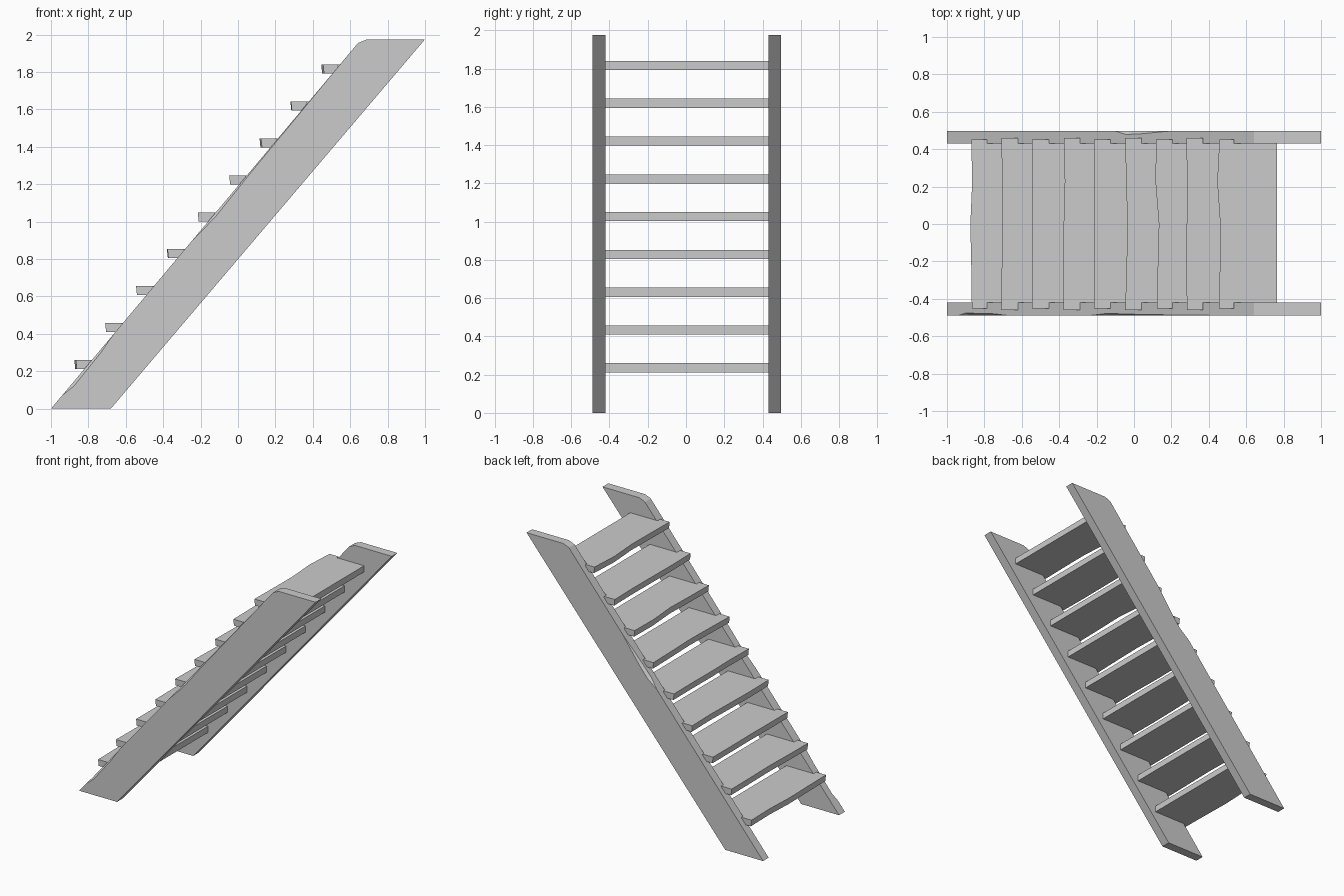
import bpy, bmesh

cube = bpy.data.objects.get("Cube")
if cube:
    bpy.data.objects.remove(cube, do_unlink=True)

grey = bpy.data.materials.new("plain_grey")
grey.use_nodes = True
colour = (0.6, 0.6, 0.6, 1)
grey.diffuse_color = colour
grey.node_tree.nodes["Principled BSDF"].inputs["Base Color"].default_value = colour

HEIGHT = 1.975


def loft(name, sections):
    """Skin a closed solid through equal-sized rings of points."""
    bm = bmesh.new()
    rings = [[bm.verts.new(p) for p in ring] for ring in sections]
    for a, b in zip(rings, rings[1:]):
        for i in range(len(a)):
            j = (i + 1) % len(a)
            bm.faces.new((a[i], a[j], b[j], b[i]))
    bm.faces.new(rings[0])
    bm.faces.new(rings[-1])
    bmesh.ops.remove_doubles(bm, verts=bm.verts, dist=0.0005)
    bmesh.ops.recalc_face_normals(bm, faces=bm.faces)
    mesh = bpy.data.meshes.new(name)
    bm.to_mesh(mesh)
    bm.free()
    mesh.materials.append(grey)
    obj = bpy.data.objects.new(name, mesh)
    bpy.context.collection.objects.link(obj)
    return obj


def stringer(name, inner, outer, wear):
    """Sloping side board; wear lists (height, chip size) on its upper outer edge."""
    side = 1 if outer > inner else -1
    rings = []
    for z, chip in [(0, 0)] + wear + [(1.955, 0), (HEIGHT, 0)]:
        front = -1 + z / 1.191
        if z == HEIGHT:
            front = 0.69    # eased top corner
        back = -0.68 + z * 1.68 / HEIGHT
        rings.append([(back, outer, z), (back, inner, z), (front, inner, z),
                      (front, outer - side * chip, z),
                      (front + 1.5 * chip, outer, z)])
    return loft(name, rings)


stringer("front_stringer", -0.42, -0.49,
         [(0.07, 0), (0.12, 0.014), (0.3, 0.01), (0.4, 0), (0.9, 0),
          (1.02, 0.012), (1.25, 0.006), (1.9, 0)])
stringer("back_stringer", 0.43, 0.497,
         [(1.07, 0), (1.14, 0.018), (1.22, 0.016), (1.42, 0)])


def tread(name, x, top, wave, half):
    """Plank with notched ends and a worn, wavy nose."""
    notch, rear, thick = x + 0.09, x + 0.32, 0.048
    nose = [(x + w, -half + 2 * half * i / (len(wave) - 1))
            for i, w in enumerate(wave)]
    outline = nose + [(notch, half), (notch, 0.43), (rear, 0.43),
                      (rear, -0.42), (notch, -0.42), (notch, -half)]
    lower = [(px + (0.005 if i < len(wave) else 0), py, top - thick)
             for i, (px, py) in enumerate(outline)]
    return loft(name, [lower, [(px, py, top) for px, py in outline]])


# Worn nose shape of each tread, from front to back
waves = [
    (0.008, 0.005, 0, 0.01, 0.005), (0, 0.003, 0.008, 0.004, 0.002),
    (0, 0, 0.002, 0, 0), (0.003, 0, 0.004, 0.01, 0.005),
    (0, 0.004, 0, 0.002, 0), (0.003, 0.01, 0.015, 0.008, 0.003),
    (0.008, 0.012, 0.018, 0, 0.003), (0.003, 0, 0.002, 0.004, 0),
    (0.01, 0.014, 0.016, 0, 0.012),
]
for n, wave in enumerate(waves):
    tread("tread_%d" % (n + 1), -0.875 + n * 0.165, 0.26 + n * 0.1975,
          wave, 0.452 + 0.008 * (n % 2))
